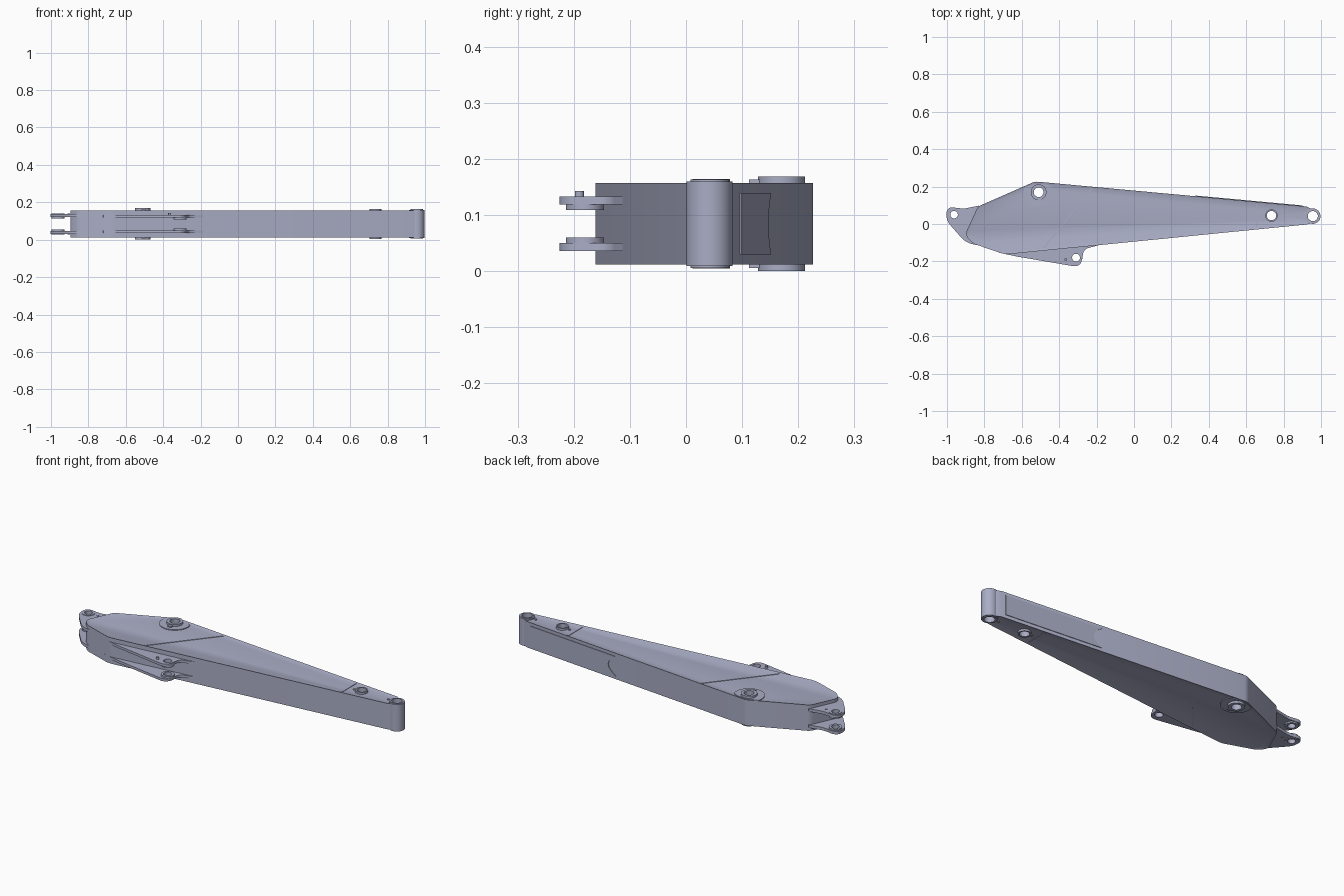
import bpy, bmesh
from math import sin, cos, radians
from mathutils import Vector

if "Cube" in bpy.data.objects:
    bpy.data.objects.remove(bpy.data.objects["Cube"], do_unlink=True)

MID = 0.0845          # mirror height of the whole arm
paint = bpy.data.materials.new("blue_grey_paint")
paint.use_nodes = True
COLOUR = (0.40, 0.42, 0.56, 1)
paint.diffuse_color = COLOUR
paint.node_tree.nodes["Principled BSDF"].inputs["Base Color"].default_value = COLOUR


def rounded(points, steps=8):
    """Outline with a fillet at each (x, y, radius) corner."""
    out = []
    for i, (x, y, r) in enumerate(points):
        p = Vector((x, y))
        if r == 0:
            out.append(p)
            continue
        a = Vector(points[i - 1][:2]) - p
        b = Vector(points[(i + 1) % len(points)][:2]) - p
        half = a.angle(b) / 2
        cut = min(r * cos(half) / sin(half), a.length * 0.49, b.length * 0.49)
        start, end = p + a.normalized() * cut, p + b.normalized() * cut
        for k in range(steps + 1):
            t = k / steps
            out.append(start * (1 - t) ** 2 + p * 2 * t * (1 - t) + end * t * t)
    return out


def circle(x, y, r, n=40):
    return [Vector((x + r * cos(radians(360 * k / n)),
                    y + r * sin(radians(360 * k / n)))) for k in range(n)]


def prism(name, outline, z0, z1, inset=0, depth=0):
    bm = bmesh.new()
    base = bm.faces.new([bm.verts.new((p.x, p.y, z0)) for p in outline])
    top = bmesh.ops.extrude_face_region(bm, geom=[base])["geom"]
    verts = [v for v in top if isinstance(v, bmesh.types.BMVert)]
    bmesh.ops.translate(bm, verts=verts, vec=(0, 0, z1 - z0))
    bmesh.ops.recalc_face_normals(bm, faces=bm.faces)
    if inset:
        caps = [f for f in bm.faces if abs(f.normal.z) > 0.9]
        bmesh.ops.inset_individual(bm, faces=caps, thickness=inset, depth=0)
        # sink the inner panels below the rim
        for f in caps:
            for v in f.verts:
                v.co.z -= f.normal.z * depth
    mesh = bpy.data.meshes.new(name)
    bm.to_mesh(mesh)
    bm.free()
    obj = bpy.data.objects.new(name, mesh)
    bpy.context.collection.objects.link(obj)
    mesh.materials.append(paint)
    return obj


def drill(obj, holes):
    """Cut round through holes, then drop the cutters."""
    cutters = []
    for x, y, r in holes:
        c = prism("hole_cutter", circle(x, y, r), -0.1, 0.3)
        c.hide_render = True
        m = obj.modifiers.new("hole", "BOOLEAN")
        m.operation, m.solver, m.object = "DIFFERENCE", "EXACT", c
        cutters.append(c)
    dg = bpy.context.evaluated_depsgraph_get()
    obj.data = bpy.data.meshes.new_from_object(obj.evaluated_get(dg))
    obj.modifiers.clear()
    for c in cutters:
        bpy.data.objects.remove(c, do_unlink=True)


def both_sides(name, outline, z0, z1, holes=()):
    """Upper part plus its copy mirrored about the middle height."""
    for label, lo, hi in (("upper", z0, z1), ("lower", 2 * MID - z1, 2 * MID - z0)):
        obj = prism(f"{label}_{name}", outline, lo, hi)
        if holes:
            drill(obj, holes)


def strip(a, b, width):
    a, b = Vector(a), Vector(b)
    side = (b - a).orthogonal().normalized() * width / 2
    return [a - side, b - side, b + side, a + side]


# Pivots: x, y, bore radius
MAIN = (-0.51, 0.17, 0.026)
LINK = (0.735, 0.045, 0.025)
TIP = (0.956, 0.042, 0.027)
REAR = (-0.962, 0.05, 0.02)
FRONT = (-0.31, -0.18, 0.021)
TOP = 0.157

# Box-section arm with raised rim around sunk side panels
body = prism("arm_body", rounded([
    (-0.905, -0.06, 0.06), (-0.835, 0.093, 0.05), (-0.53, 0.227, 0.06),
    (-0.47, 0.222, 0.08), (0.92, 0.094, 0), (0.95, 0.08, 0), (0.95, 0.004, 0),
    (0.92, -0.003, 0), (-0.69, -0.163, 0.12), (-0.86, -0.105, 0.08)]),
    2 * MID - TOP, TOP, inset=0.011, depth=0.004)
drill(body, [MAIN, LINK, TIP])

# Tip tube with slightly narrower end collars
tip = prism("tip_tube", circle(TIP[0], TIP[1], 0.041, 48), 2 * MID - 0.160, 0.160)
drill(tip, [TIP])
collar = prism("tip_collar", circle(TIP[0], TIP[1], 0.034, 48), 2 * MID - 0.163, 0.163)
drill(collar, [TIP])

# Pivot bosses and the reinforcing pad round the main one
for name, hole, r, top in (("main_boss", MAIN, 0.042, 2 * MID),
                           ("link_boss", LINK, 0.033, 0.164)):
    boss = prism(name, circle(hole[0], hole[1], r, 48), 2 * MID - top, top)
    drill(boss, [hole])
pad = [Vector((MAIN[0] + 0.08 * cos(radians(a)), MAIN[1] + 0.08 * sin(radians(a))))
       for a in range(160, 381, 10)]
pad += [Vector((-0.47, 0.212)), Vector((-0.525, 0.215))]
both_sides("boss_pad", pad, 0.150, 0.157, [MAIN])
both_sides("boss_key", strip((-0.505, 0.112), (-0.505, 0.132), 0.022), 0.155, 0.163)

# Weld seams across the side panels
both_sides("diagonal_seam", strip((-0.225, 0.19), (-0.485, -0.132), 0.007), 0.15, 0.1555)
both_sides("tip_seam", strip((0.655, 0.108), (0.655, -0.018), 0.006), 0.15, 0.1555)

# Rear cylinder lugs
rear = rounded([(-1.0, 0.092, 0.055), (-0.91, 0.082, 0.08), (-0.83, 0.098, 0),
                (-0.75, 0.0, 0), (-0.78, -0.125, 0), (-0.9, -0.1, 0.12),
                (-1.005, 0.02, 0.12)])
both_sides("rear_lug", rear, 0.122, 0.138, [REAR])
both_sides("rear_lug_boss", circle(REAR[0], REAR[1], 0.034), 0.114, 0.141, [REAR])

# Front cylinder lugs
front = rounded([(-0.74, -0.12, 0), (-0.72, -0.154, 0), (-0.62, -0.175, 0.2),
                 (-0.285, -0.232, 0.045), (-0.268, -0.135, 0.04),
                 (-0.18, -0.111, 0.06), (-0.18, -0.09, 0)])
both_sides("front_lug", front, 0.119, 0.133, [FRONT])
both_sides("front_lug_boss", circle(FRONT[0], FRONT[1], 0.034), 0.109, 0.121, [FRONT])

# Small studs and grease points
prism("pin_stop", circle(-0.365, -0.19, 0.008, 16), 0.125, 0.143)
for x, y, top in ((-0.905, 0.05, 0.141), (0.69, 0.045, 0.157), (0.9, 0.045, 0.157)):
    both_sides("grease_point", circle(x, y, 0.007, 16), top - 0.008, top)

# Wear plate on the back flange, with a hollowed end
bm = bmesh.new()
edge = Vector((0.92, 0.094)) - Vector((-0.47, 0.222))
slope = edge.y / edge.x
ends = [(0.9, 0.03), (0.9, 2 * MID - 0.03)]
for k in range(9):
    t = k / 4 - 1
    ends.append((0.38 - 0.05 * t * t, MID - t * (MID - 0.03)))
base = [bm.verts.new((x, 0.222 + slope * (x + 0.47) - 0.003, z)) for x, z in ends]
face = bm.faces.new(base)
new = bmesh.ops.extrude_face_region(bm, geom=[face])["geom"]
bmesh.ops.translate(bm, verts=[v for v in new if isinstance(v, bmesh.types.BMVert)],
                    vec=(0, 0.0065, 0))
bmesh.ops.recalc_face_normals(bm, faces=bm.faces)
mesh = bpy.data.meshes.new("wear_plate")
bm.to_mesh(mesh)
bm.free()
mesh.materials.append(paint)
bpy.context.collection.objects.link(bpy.data.objects.new("wear_plate", mesh))

# Smooth the curved walls, keep the edges sharp
for obj in bpy.context.collection.objects:
    obj.select_set(obj.type == "MESH")
bpy.context.view_layer.objects.active = body
bpy.ops.object.shade_smooth_by_angle(angle=radians(30))
